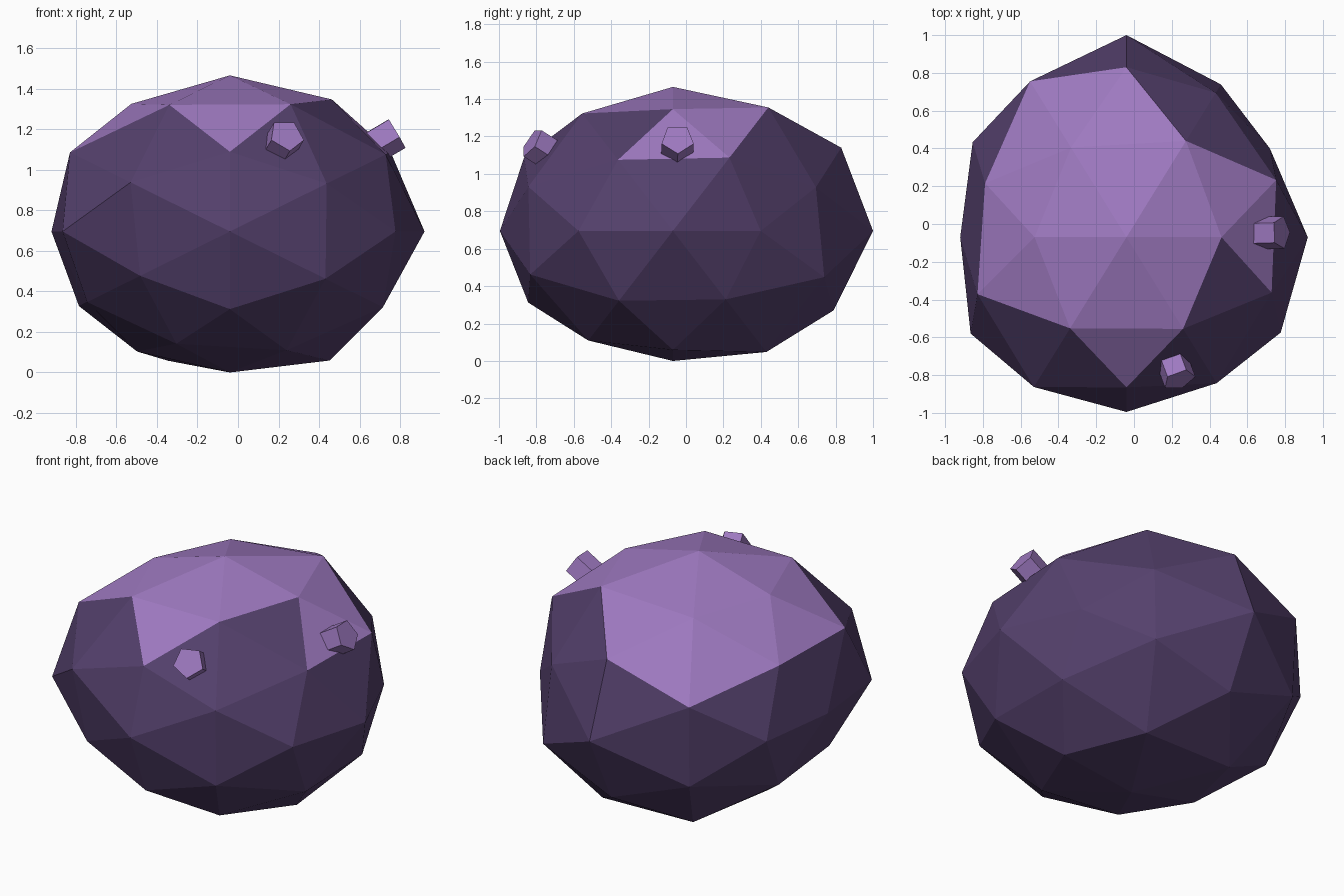
import bpy, bmesh, math
from mathutils import Vector
from itertools import product

if "Cube" in bpy.data.objects:
    bpy.data.objects.remove(bpy.data.objects["Cube"])


def material(name, srgb):
    m = bpy.data.materials.new(name)
    lin = [((c / 255 + 0.055) / 1.055) ** 2.4 for c in srgb]
    m.diffuse_color = (*lin, 1)
    m.use_nodes = True
    m.node_tree.nodes["Principled BSDF"].inputs["Base Color"].default_value = m.diffuse_color
    return m


dark = material("dark purple stone", (84, 64, 108))
light = material("light purple crystal", (158, 121, 192))


def finish(bm, name, mats):
    bmesh.ops.recalc_face_normals(bm, faces=bm.faces)
    me = bpy.data.meshes.new(name)
    bm.to_mesh(me)
    bm.free()
    for m in mats:
        me.materials.append(m)
    ob = bpy.data.objects.new(name, me)
    bpy.context.collection.objects.link(ob)
    return ob


# Boulder: subdivided icosahedron, each point pushed in or out along its radius
CENTRE = Vector((-0.04, -0.07, 0.695))
SQUASH = Vector((1, 1, 0.8))
FAMILIES = [  # direction, then radii with signs cycling x fastest, z slowest
    ((1, 0, 0), (0.96, 0.88)),
    ((0, 1, 0), (1.07, 0.925)),
    ((0, 0, 1), (0.9625, 0.869)),
    ((0.526, 0, 0.851), (0.957, 0.925, 0.935, 0.87)),
    ((0, 0.851, 0.526), (1.058, 0.935, 1.01, 0.91)),
    ((0.851, 0.526, 0), (0.893, 0.957, 0.96, 0.97)),
    ((0.309, 0.5, 0.809), (1.02, 0.95, 0.97, 0.965, 1.0, 0.985, 0.905, 0.855)),
    ((0.5, 0.809, 0.309), (0.945, 1.02, 0.955, 0.98, 1.0, 1.0, 0.943, 0.885)),
    ((0.809, 0.309, 0.5), (0.98, 0.925, 0.95, 0.975, 0.915, 0.92, 0.933, 0.87)),
]
bm = bmesh.new()
points = []
for d, radii in FAMILIES:
    signs = [(1, -1) if c else (1,) for c in reversed(d)]
    for (sz, sy, sx), r in zip(product(*signs), radii):
        u = Vector((d[0] * sx, d[1] * sy, d[2] * sz)).normalized()
        points.append((bm.verts.new(u), CENTRE + u * SQUASH * r))
bmesh.ops.convex_hull(bm, input=bm.verts)
for v, p in points:
    v.co = p
bm.normal_update()
# light cap on the upward faces, apart from one bare facet at front right
for f in bm.faces:
    c = f.calc_center_median()
    bare = c.x > 0.4 and c.y < -0.2
    f.material_index = 1 if f.normal.z > 0.72 and not bare else 0
finish(bm, "boulder", [dark, light])


# Crystals: five-sided prisms pointing out from the boulder's centre
def crystal(name, tip, radius=0.09, length=0.2):
    tip = Vector(tip)
    axis = (tip - CENTRE).normalized()
    side = Vector((0, 0, 1)).cross(axis).normalized()
    up = axis.cross(side)
    bm = bmesh.new()
    rings = []
    for base in (tip - axis * length, tip):
        angles = [math.radians(54 + 72 * i) for i in range(5)]
        rings.append([bm.verts.new(base + (side * math.cos(a) + up * math.sin(a)) * radius)
                      for a in angles])
        bm.faces.new(rings[-1])
    for i in range(5):
        j = (i + 1) % 5
        bm.faces.new((rings[0][i], rings[0][j], rings[1][j], rings[1][i]))
    finish(bm, name, [light])


crystal("right_crystal", (0.78, -0.045, 1.185))
crystal("front_crystal", (0.24, -0.825, 1.17))
